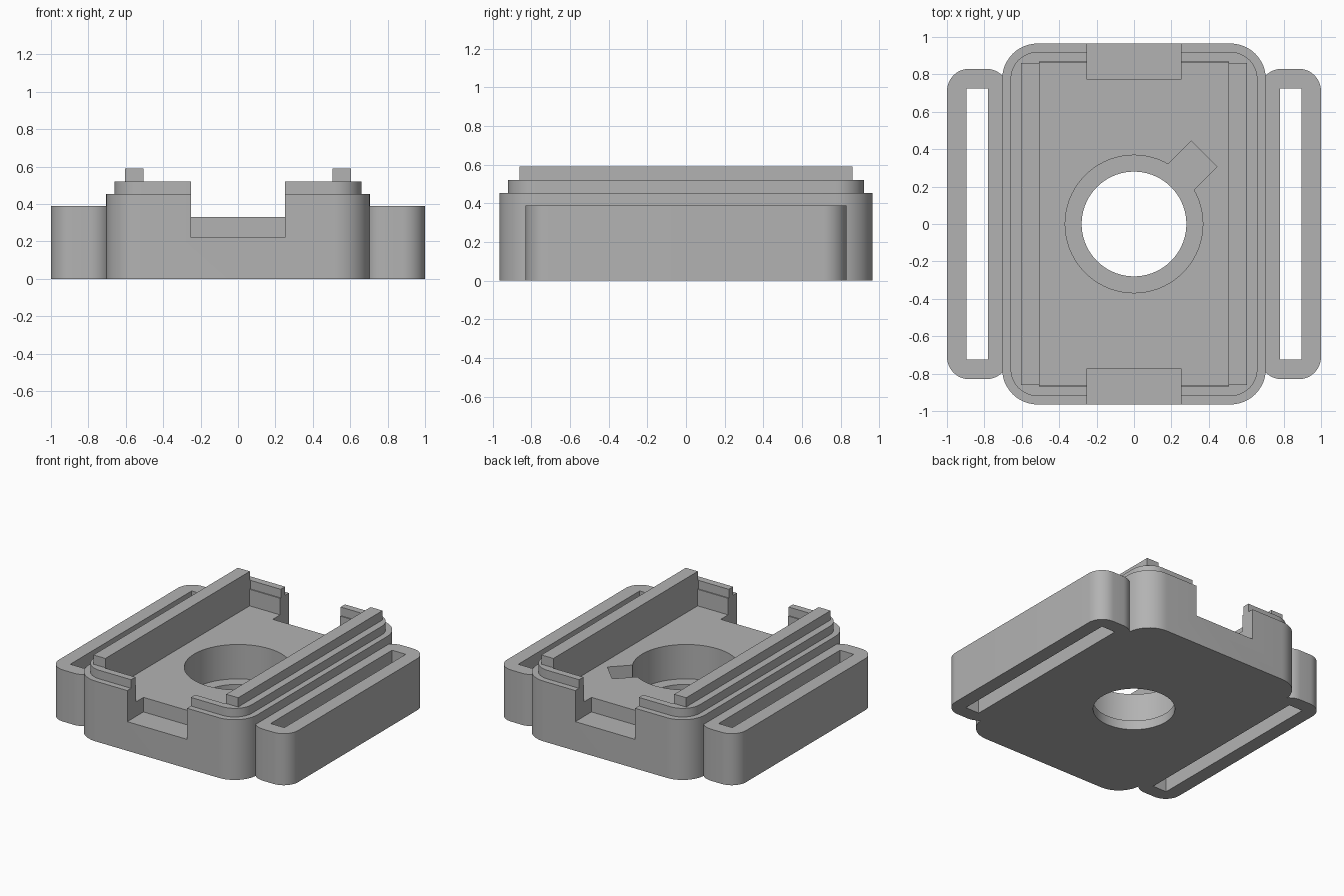
import bpy, bmesh, math
from mathutils import Matrix, Vector

cube = bpy.data.objects.get("Cube")
if cube:
    bpy.data.objects.remove(cube, do_unlink=True)

GREY = (0.45, 0.45, 0.45, 1)
grey = bpy.data.materials.new("plain grey")
grey.use_nodes = True
grey.diffuse_color = GREY
grey.node_tree.nodes["Principled BSDF"].inputs["Base Color"].default_value = GREY


def prism(name, outline, z0, z1):
    """Extrude a counter-clockwise outline from z0 to z1."""
    bm = bmesh.new()
    low = [bm.verts.new((x, y, z0)) for x, y in outline]
    high = [bm.verts.new((x, y, z1)) for x, y in outline]
    bm.faces.new(low[::-1])
    bm.faces.new(high)
    n = len(outline)
    for i in range(n):
        j = (i + 1) % n
        bm.faces.new((low[i], low[j], high[j], high[i]))
    mesh = bpy.data.meshes.new(name)
    bm.to_mesh(mesh)
    bm.free()
    mesh.materials.append(grey)
    obj = bpy.data.objects.new(name, mesh)
    bpy.context.collection.objects.link(obj)
    return obj


def rect(x0, x1, y0, y1):
    return [(x0, y0), (x1, y0), (x1, y1), (x0, y1)]


def rounded(x0, x1, y0, y1, r, steps=12):
    corners = [(x1 - r, y1 - r), (x0 + r, y1 - r), (x0 + r, y0 + r), (x1 - r, y0 + r)]
    return [(cx + r * math.cos(a), cy + r * math.sin(a))
            for q, (cx, cy) in enumerate(corners)
            for a in [math.pi / 2 * (q + s / steps) for s in range(steps + 1)]]


def circle(r, steps=72):
    return [(r * math.cos(math.tau * i / steps), r * math.sin(math.tau * i / steps))
            for i in range(steps)]


def combine(target, tool, operation="DIFFERENCE"):
    """Apply a boolean and discard the tool object."""
    tool.hide_render = True
    mod = target.modifiers.new("combine", "BOOLEAN")
    mod.operation, mod.solver, mod.object = operation, "EXACT", tool
    bpy.context.view_layer.objects.active = target
    bpy.ops.object.modifier_apply(modifier=mod.name)
    bpy.data.objects.remove(tool, do_unlink=True)


def smooth(obj):
    bpy.ops.object.select_all(action="DESELECT")
    obj.select_set(True)
    bpy.context.view_layer.objects.active = obj
    bpy.ops.object.shade_smooth_by_angle(angle=math.radians(30))


FLOOR, SHOULDER, RIM = 0.33, 0.455, 0.52

# Stepped housing
body = prism("housing", rounded(-0.705, 0.705, -0.965, 0.965, 0.19), 0, SHOULDER)
combine(body, prism("rim", rounded(-0.66, 0.66, -0.92, 0.92, 0.145), 0.2, RIM), "UNION")

# Open tray, with a fine ledge at the end walls
combine(body, prism("tray_cut", rect(-0.505, 0.505, -0.86, 0.86), FLOOR, 0.8))
combine(body, prism("ledge_cut", rect(-0.505, 0.505, -0.868, 0.868), SHOULDER, 0.8))

# End notches
for side in (-1, 1):
    y0, y1 = sorted((side * 0.772, side * 1.1))
    combine(body, prism("notch_cut", rect(-0.25, 0.25, y0, y1), 0.22, 0.8))

# Central hole, counterbore and diagonal key slot
combine(body, prism("hole_cut", circle(0.28), -0.1, 0.8))
combine(body, prism("counterbore_cut", circle(0.368), 0.07, 0.8))
turn = Matrix.Rotation(math.pi / 4, 2)
slot = [tuple(turn @ Vector(p)) for p in rect(0, 0.53, -0.097, 0.097)]
combine(body, prism("key_slot_cut", slot, 0.07, 0.8))
smooth(body)

# Mirrored rails and strap loops
for side, word in ((-1, "right"), (1, "left")):
    x0, x1 = sorted((side * 0.505, side * 0.605))
    prism(word + "_rail", rect(x0, x1, -0.862, 0.862), RIM, 0.59)

    x0, x1 = sorted((side * 0.67, side * 1.0))
    loop = prism(word + "_strap_loop", rounded(x0, x1, -0.83, 0.83, 0.12), 0, 0.39)
    x0, x1 = sorted((side * 0.78, side * 0.895))
    combine(loop, prism("strap_cut", rect(x0, x1, -0.725, 0.725), -0.1, 0.8))
    smooth(loop)
